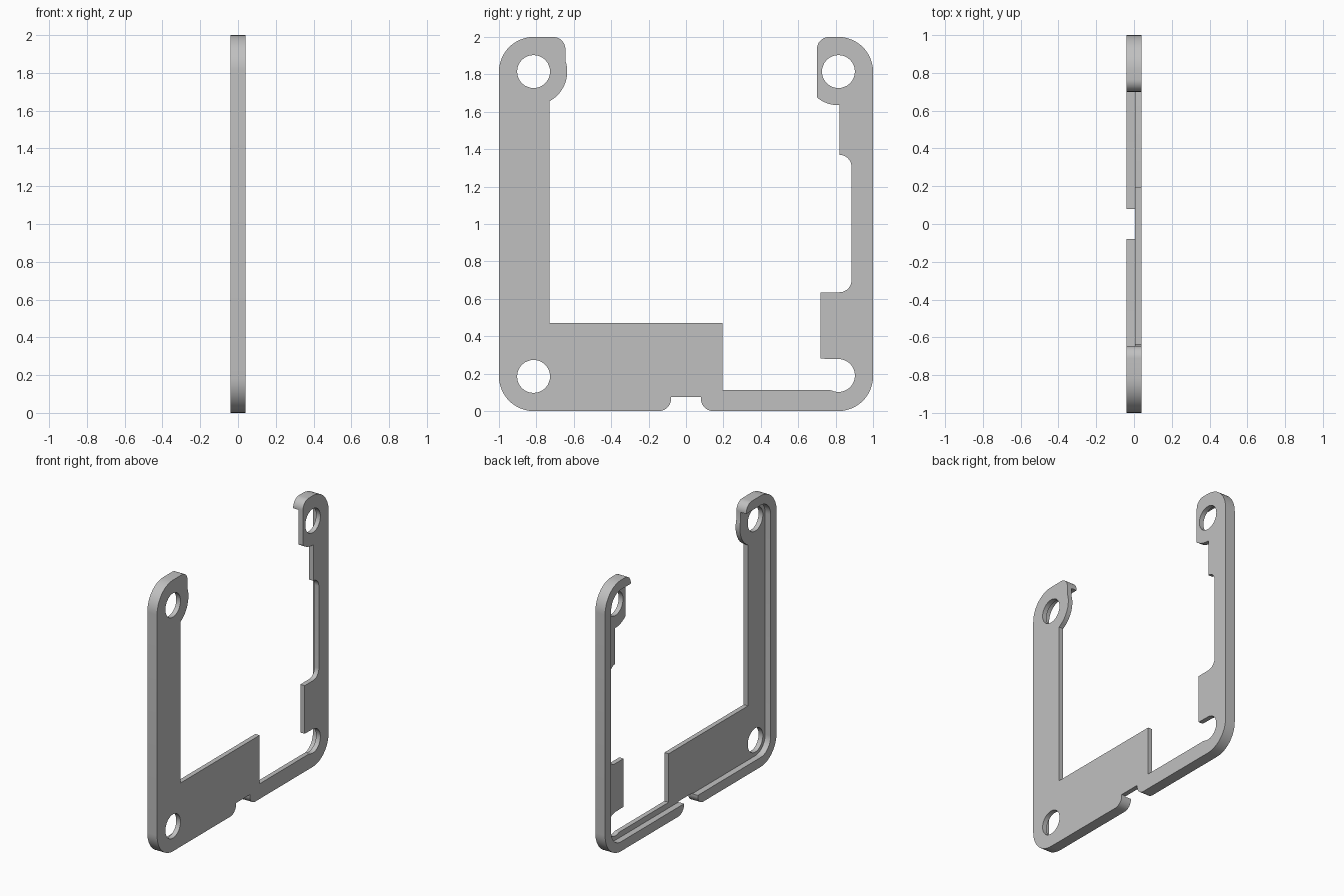
import bpy, bmesh
from math import cos, sin, radians

cube = bpy.data.objects.get("Cube")
if cube:
    bpy.data.objects.remove(cube, do_unlink=True)

grey = bpy.data.materials.new("plain grey")
grey.use_nodes = True
GREY = (0.53, 0.53, 0.53, 1)
grey.diffuse_color = GREY
grey.node_tree.nodes["Principled BSDF"].inputs["Base Color"].default_value = GREY

BACK, STEP, FACE = -0.04, 0.005, 0.04   # depths along x
HOLE_C, HOLE_R = 0.815, 0.088
TOP_C, LOW_C = 1.815, 0.185


def arc(y, z, r, a0, a1, n=12):
    """Points of an arc in the y-z plane, angles in degrees."""
    steps = [radians(a0 + (a1 - a0) * i / n) for i in range(n + 1)]
    return [(y + r * cos(a), z + r * sin(a)) for a in steps]


def mirror(points):
    return [(-y, z) for y, z in points]


def outer_edge(tip):
    """Outside of one half, from the bottom notch up to the rounded tip."""
    return (arc(0.145, 0.065, 0.065, 180, 270)
            + arc(HOLE_C, LOW_C, 0.185, 270, 360)
            + arc(HOLE_C, TOP_C, 0.185, 0, 90)
            + arc(tip + 0.065, 1.935, 0.065, 90, 180))


def inner_edge(tip):
    """Inside of the raised rim, from the tip back down to the notch."""
    return ([(tip, 1.93)]
            + arc(HOLE_C, TOP_C, 0.115, 90, 0)
            + arc(HOLE_C, LOW_C, 0.115, 0, -90)
            + [(0.08, 0.07)])


def slab(name, loops, x0, x1):
    """Fill closed loops (outline and holes) and extrude them along x."""
    bm = bmesh.new()
    for loop in loops:
        verts = [bm.verts.new((x0, y, z)) for y, z in loop]
        for a, b in zip(verts, verts[1:] + verts[:1]):
            bm.edges.new((a, b))
    bmesh.ops.remove_doubles(bm, verts=bm.verts[:], dist=0.0005)
    bmesh.ops.triangle_fill(bm, edges=bm.edges[:], use_beauty=True, normal=(1, 0, 0))
    ext = bmesh.ops.extrude_face_region(bm, geom=bm.faces[:], use_keep_orig=True)
    moved = [g for g in ext["geom"] if isinstance(g, bmesh.types.BMVert)]
    bmesh.ops.translate(bm, verts=moved, vec=(x1 - x0, 0, 0))
    bmesh.ops.recalc_face_normals(bm, faces=bm.faces[:])
    mesh = bpy.data.meshes.new(name)
    bm.to_mesh(mesh)
    bm.free()
    mesh.materials.append(grey)
    obj = bpy.data.objects.new(name, mesh)
    bpy.context.collection.objects.link(obj)
    bpy.ops.object.select_all(action='DESELECT')
    obj.select_set(True)
    bpy.context.view_layer.objects.active = obj
    bpy.ops.object.shade_smooth_by_angle(angle=radians(30))
    return obj


TIP_BACK, TIP_FRONT = 0.70, 0.645

# Flat face plate: back arm, open corner, wide lower panel, front arm
outline = outer_edge(TIP_BACK)
outline += arc(HOLE_C, TOP_C, 0.18, 230, 270)           # lobe under the back hole
outline += [(0.82, 1.635)]
outline += arc(0.82, 1.305, 0.065, 90, 0)               # recess in the back arm
outline += arc(0.82, 0.70, 0.065, 0, -90)
outline += [(0.72, 0.635), (0.72, 0.28)]
outline += arc(HOLE_C, 0.19, HOLE_R, 90, -115, 24)      # open corner hole
outline += [(0.765, 0.112), (0.195, 0.112), (0.195, 0.47),
            (-0.73, 0.47), (-0.73, 1.655)]
outline += arc(-HOLE_C, TOP_C, 0.18, -61, 19)           # lobe beside the front hole
outline += mirror(outer_edge(TIP_FRONT))[::-1]
outline += [(-0.08, 0.075), (0.08, 0.075)]              # bottom notch
holes = [arc(y, z, HOLE_R, 0, 350, 35) for y, z in
         ((HOLE_C, TOP_C), (-HOLE_C, TOP_C), (-HOLE_C, LOW_C))]
slab("face_plate", [outline] + holes, STEP, FACE)

# Raised rim halves behind the plate
slab("back_rim", [outer_edge(TIP_BACK) + inner_edge(TIP_BACK)], BACK, STEP)
slab("front_rim", [mirror(outer_edge(TIP_FRONT) + inner_edge(TIP_FRONT))], BACK, STEP)
